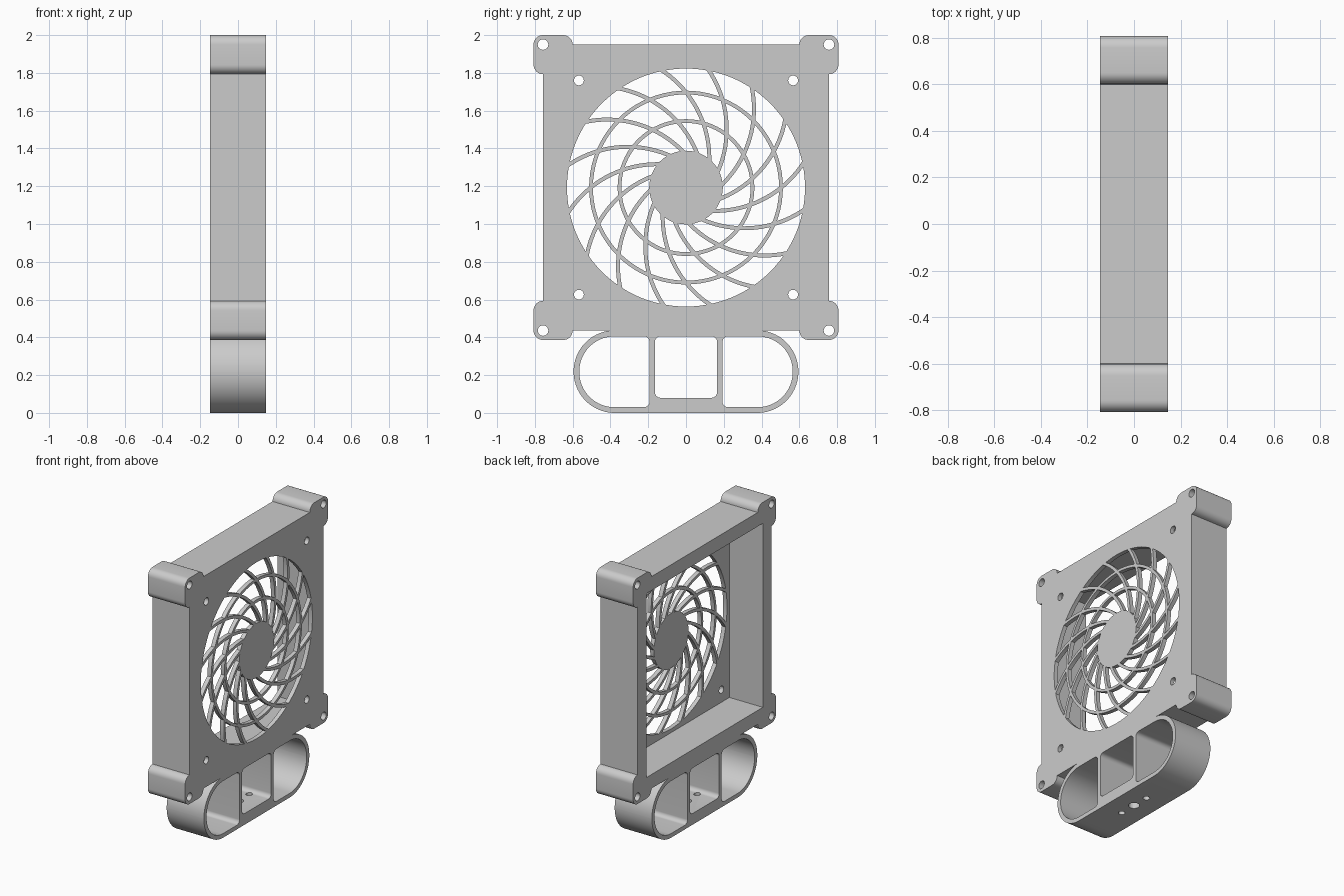
import bpy, bmesh, math
from mathutils import Matrix, Vector

if "Cube" in bpy.data.objects:
    bpy.data.objects.remove(bpy.data.objects["Cube"])

GREY = bpy.data.materials.new("plain grey")
GREY.diffuse_color = (0.6, 0.6, 0.6, 1)
GREY.use_nodes = True
GREY.node_tree.nodes["Principled BSDF"].inputs["Base Color"].default_value = GREY.diffuse_color

CZ = 1.193                    # height of the grille centre
HALF_X = 0.147                # half depth of the whole part
PLATE_X = 0.117               # inner face of the thin grille plate
RIM = 0.63                    # grille opening radius
# profiles are drawn flat, then stood up: u -> y, v -> z, thickness -> x
STAND = Matrix(((0, 0, 1, 0), (1, 0, 0, 0), (0, 1, 0, 0), (0, 0, 0, 1)))


def arc(cu, cv, r, a0, a1, n):
    return [(cu + r * math.cos(math.radians(a0 + (a1 - a0) * i / n)),
             cv + r * math.sin(math.radians(a0 + (a1 - a0) * i / n))) for i in range(n + 1)]


def circle(cu, cv, r, n=32):
    return arc(cu, cv, r, 0, 360, n)[:-1]


def rounded(u0, u1, v0, v1, radii, n=8):
    """Rectangle with radii for top right, top left, bottom left, bottom right."""
    a, b, c, d = radii
    return (arc(u1 - a, v1 - a, a, 0, 90, n) + arc(u0 + b, v1 - b, b, 90, 180, n)
            + arc(u0 + c, v0 + c, c, 180, 270, n) + arc(u1 - d, v0 + d, d, 270, 360, n))


def finish(ob):
    ob.data.materials.clear()
    ob.data.materials.append(GREY)
    bpy.ops.object.select_all(action='DESELECT')
    ob.select_set(True)
    bpy.context.view_layer.objects.active = ob
    bpy.ops.object.shade_smooth_by_angle(angle=math.radians(30))
    return ob


def slab(name, loops, x0, x1):
    """Extrude an outline with holes from x0 to x1."""
    cu = bpy.data.curves.new(name, 'CURVE')
    cu.dimensions, cu.fill_mode = '2D', 'BOTH'
    cu.extrude = (x1 - x0) / 2
    for pts in loops:
        sp = cu.splines.new('POLY')
        sp.points.add(len(pts) - 1)
        for p, (u, v) in zip(sp.points, pts):
            p.co = (u, v, 0, 1)
        sp.use_cyclic_u = True
    ob = bpy.data.objects.new(name, cu)
    bpy.context.collection.objects.link(ob)
    bpy.ops.object.select_all(action='DESELECT')
    ob.select_set(True)
    bpy.context.view_layer.objects.active = ob
    bpy.ops.object.convert(target='MESH')
    ob = bpy.context.object
    ob.data.transform(Matrix.Translation(((x0 + x1) / 2, 0, 0)) @ STAND)
    bm = bmesh.new()
    bm.from_mesh(ob.data)
    bmesh.ops.remove_doubles(bm, verts=bm.verts, dist=1e-5)
    bmesh.ops.recalc_face_normals(bm, faces=bm.faces)
    bm.to_mesh(ob.data)
    bm.free()
    return finish(ob)


# body outline: a square with a rounded lug on every corner
B, L, I, R = 0.757, 0.807, 0.6, 0.05
corner = (arc(L - R, I + R, R, -90, 0, 8) + arc(L - R, L - R, R, 0, 90, 8)
          + arc(I + R, L - R, R, 90, 180, 8))
outline = []
for k in range(4):
    c, s = round(math.cos(k * math.pi / 2)), round(math.sin(k * math.pi / 2))
    outline += [(c * u - s * v, s * u + c * v + CZ) for u, v in corner]

signs = [(a, b) for a in (-1, 1) for b in (-1, 1)]
lug_holes = [circle(a * B, CZ + b * B, 0.028, 24) for a, b in signs]
screw_holes = [circle(a * 0.567, CZ + b * 0.567, 0.026, 24) for a, b in signs]

# thin plate with the round opening, and the deep open frame behind it
slab("grille_plate", [outline, circle(0, CZ, RIM, 96)] + lug_holes + screw_holes, PLATE_X, HALF_X)
W = 0.657
cavity = [(-W, CZ - W), (W, CZ - W), (W, CZ + W), (-W, CZ + W)]
slab("frame_walls", [outline, cavity] + lug_holes, -HALF_X, PLATE_X)

# grille hub and rings
slab("grille_hub", [circle(0, CZ, 0.195, 48)], PLATE_X, HALF_X)
for name, r in (("inner_ring", 0.352), ("outer_ring", 0.503)):
    slab(name, [circle(0, CZ, r + 0.01, 80), circle(0, CZ, r - 0.01, 80)], PLATE_X, HALF_X)

# sixteen curved spokes, each a constant-curvature strip from rim to hub
bm = bmesh.new()
STEPS, LENGTH, BEND, HW = 20, 0.62, 0.56, 0.0105
for k in range(16):
    turn = Matrix.Rotation(math.radians(11.5 + 22.5 * k), 2)
    p, h, rows = Vector((0.64, 0.008)), math.radians(226), []
    for i in range(STEPS + 1):
        side = Vector((-math.sin(h), math.cos(h))) * HW
        row = []
        for x, sgn in ((PLATE_X, -1), (PLATE_X, 1), (HALF_X, 1), (HALF_X, -1)):
            q = turn @ (p + side * sgn)
            row.append(bm.verts.new((x, q.x, q.y + CZ)))
        rows.append(row)
        ds = LENGTH / STEPS
        h -= ds / BEND / 2
        p = p + Vector((math.cos(h), math.sin(h))) * ds
        h -= ds / BEND / 2
    for a, b in zip(rows, rows[1:]):
        for j in range(4):
            bm.faces.new((a[j], a[(j + 1) % 4], b[(j + 1) % 4], b[j]))
    bm.faces.new(rows[0])
    bm.faces.new(rows[-1])
bmesh.ops.recalc_face_normals(bm, faces=bm.faces)
me = bpy.data.meshes.new("grille_spokes")
bm.to_mesh(me)
bm.free()
spokes = bpy.data.objects.new("grille_spokes", me)
bpy.context.collection.objects.link(spokes)
finish(spokes)

# lower holder: a stadium tube split into three compartments
H = 0.437
side_bay = rounded(0.193, 0.565, 0.03, 0.405, (0.186, 0.03, 0.03, 0.186), 16)
holder = slab("holder", [
    rounded(-0.595, 0.595, 0, H, (H / 2 - 1e-3,) * 4, 24),
    side_bay, [(-u, v) for u, v in side_bay],
    rounded(-0.165, 0.165, 0.08, 0.405, (0.03,) * 4)], -HALF_X, HALF_X)

# three drilled holes in the holder floor
for y, r in ((-0.125, 0.022), (0, 0.036), (0.125, 0.022)):
    bpy.ops.mesh.primitive_cylinder_add(vertices=24, radius=r, depth=0.2, location=(0, y, 0.03))
    cutter = bpy.context.object
    cutter.name, cutter.hide_render = "drill_cutter", True
    mod = holder.modifiers.new("drill", 'BOOLEAN')
    mod.operation, mod.solver, mod.object = 'DIFFERENCE', 'EXACT', cutter
    bpy.context.view_layer.objects.active = holder
    bpy.ops.object.modifier_apply(modifier=mod.name)
    bpy.data.objects.remove(cutter)
finish(holder)
